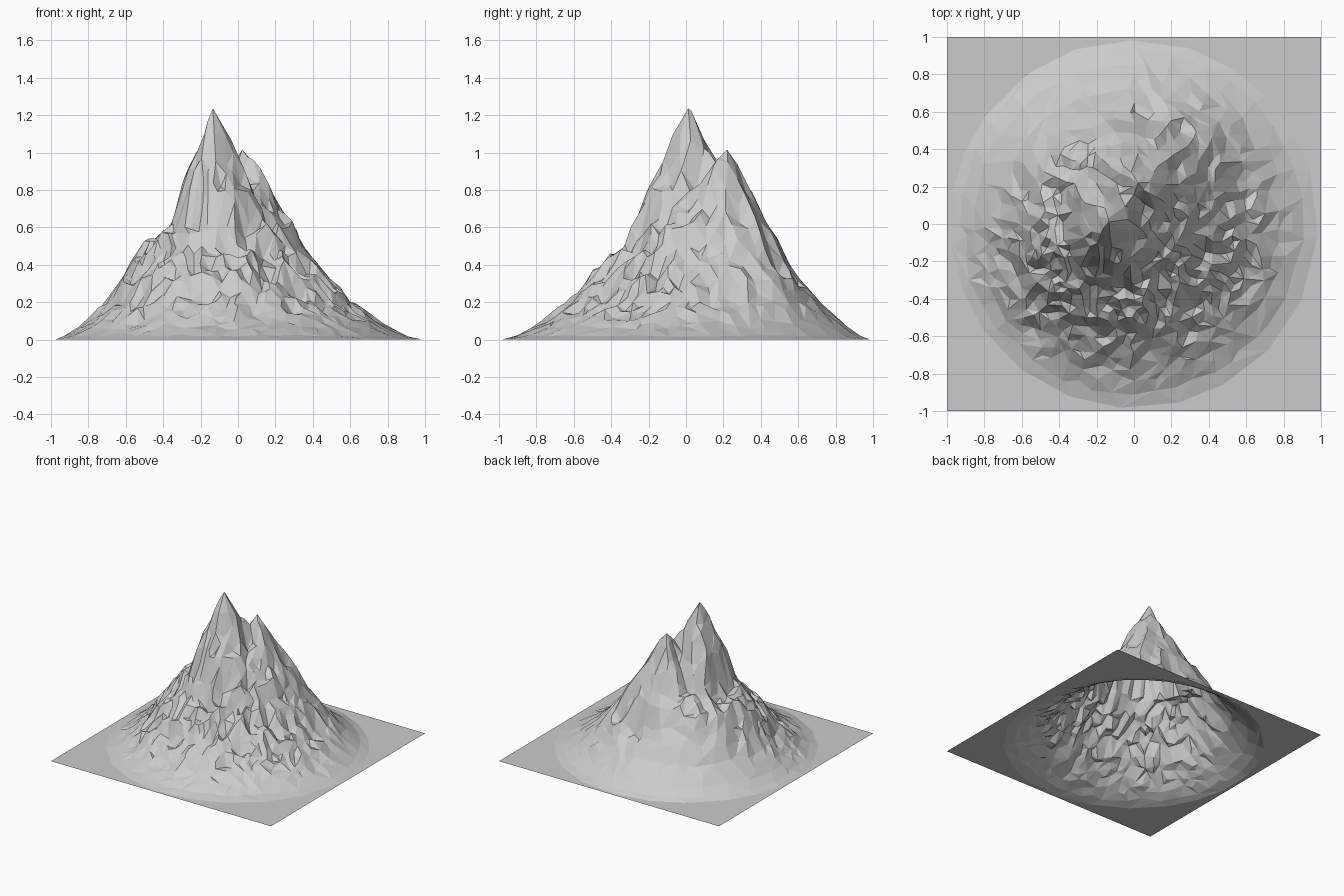
import bpy, bmesh, math
from mathutils import Vector, noise

if "Cube" in bpy.data.objects:
    bpy.data.objects.remove(bpy.data.objects["Cube"])

# Contour stack: height, then extent towards +x, +y, -x, -y
LEVELS = [
    (0.00, .98, .98, -.98, -.98), (0.02, .90, .93, -.93, -.91),
    (0.07, .80, .86, -.85, -.81),
    (0.20, .61, .71, -.71, -.64), (0.40, .42, .55, -.58, -.46),
    (0.50, .35, .50, -.51, -.33), (0.60, .30, .44, -.38, -.29),
    (0.70, .23, .39, -.33, -.25), (0.90, .12, .29, -.28, -.15),
    (1.00, .06, .25, -.23, -.11), (1.10, -.04, .09, -.18, -.07),
    (1.26, -.13, .02, -.14, .005)]
# Two summits and the saddle: x, y, height, slope
PEAKS = [(-.136, .013, 1.25, 2.0), (.05, .22, 1.04, 1.4), (-.03, .11, 1.0, 1.3)]


def inside(x, y, z):
    """Is the point inside the rounded contour at height z?"""
    for a, b in zip(LEVELS, LEVELS[1:]):
        if z <= b[0]:
            break
    t = (z - a[0]) / (b[0] - a[0])
    xp, yp, xm, ym = (p + (q - p) * t for p, q in zip(a[1:], b[1:]))
    u = (2 * x - xp - xm) / (xp - xm)
    v = (2 * y - yp - ym) / (yp - ym)
    # contours stretch along one diagonal higher up
    k = min(1, max(0, (z - .1) / .5))
    s = u * v / (u * u + v * v + 1e-6) * 2
    if s > 0:
        if u < 0:
            k = min(1, max(0, (z - .45) / .35))
        e = 2 + 1.8 * k * s
    else:
        e = 2 + k * s * (.25 if u > 0 else -.2)
    return abs(u) ** e + abs(v) ** e < 1


def height(x, y):
    if not inside(x, y, 0):
        return 0
    lo, hi = 0, 1.26
    for _ in range(14):
        mid = (lo + hi) / 2
        if inside(x, y, mid):
            lo = mid
        else:
            hi = mid
    cap = max(h - s * math.hypot(x - px, y - py) for px, py, h, s in PEAKS)
    z = min(lo, max(cap, .62))
    # gullies and broken rock, roughest at the front, calm at the back
    amp = min(1, z / .35) * min(1, max(.15, (1.3 - z) / .35))
    rough = 1 if y < -.1 else max(.4, 1 - (y + .1) * 1.6)
    if x < 0 < y and z < .4:
        amp *= .6
    big = abs(noise.noise(Vector((x * 6, y * 6, 3.1))))
    small = abs(noise.noise(Vector((x * 12, y * 12, 7.7))))
    return max(0, z - amp * (.11 * big + .10 * rough * small) + .025 * amp)


# Terrain sheet, then reduced to irregular flat facets
N = 120
bm = bmesh.new()
bmesh.ops.create_grid(bm, x_segments=N, y_segments=N, size=1)
for v in bm.verts:
    v.co.z = height(v.co.x, v.co.y)
bmesh.ops.triangulate(bm, faces=bm.faces[:])
mesh = bpy.data.meshes.new("mountain")
bm.to_mesh(mesh)
bm.free()
mountain = bpy.data.objects.new("mountain", mesh)
bpy.context.collection.objects.link(mountain)
dec = mountain.modifiers.new("facets", 'DECIMATE')
dec.ratio = .055
